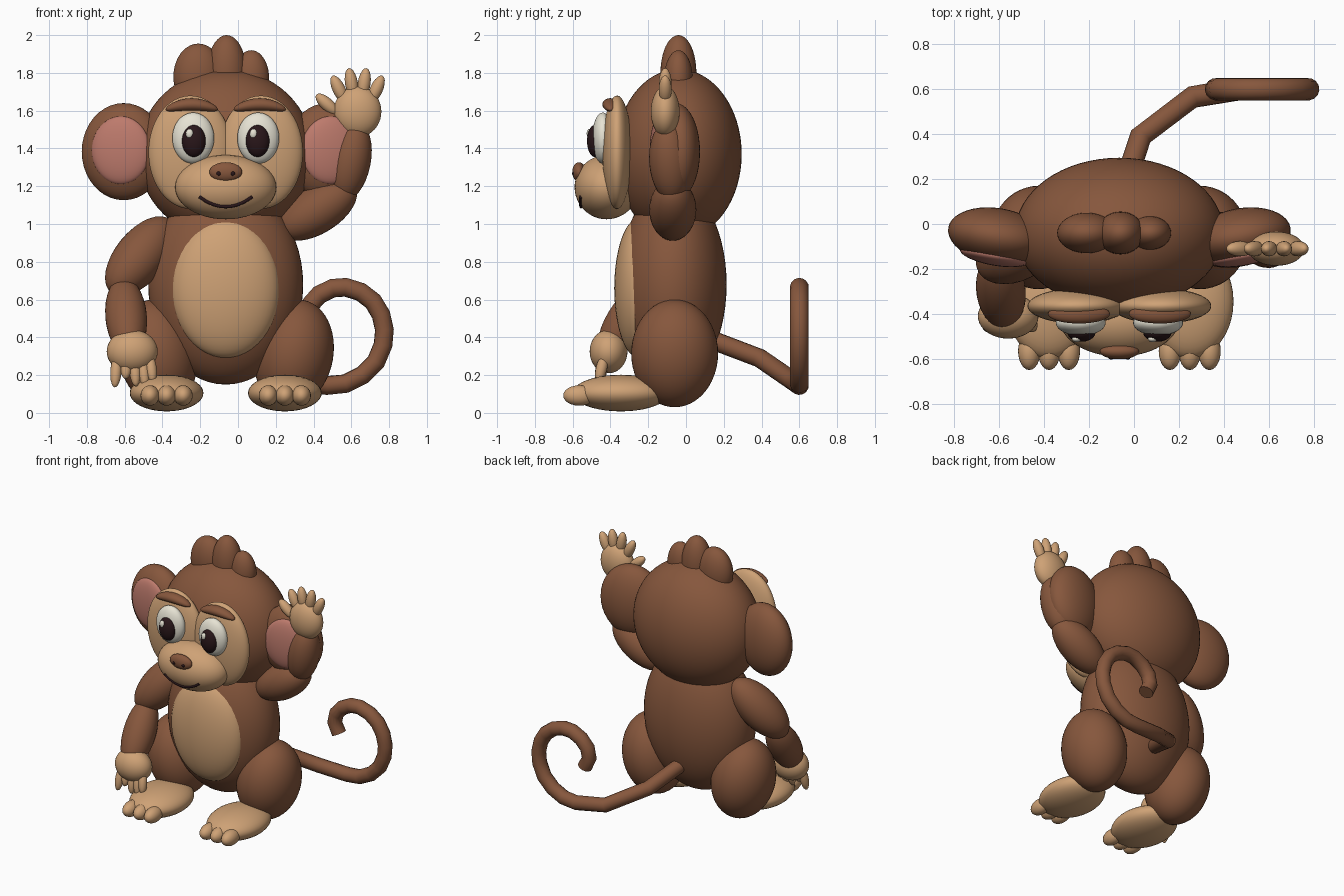
import bpy, math
from mathutils import Vector, Matrix

if "Cube" in bpy.data.objects:
    bpy.data.objects.remove(bpy.data.objects["Cube"])

CX = -0.065  # symmetry plane of head and body


def material(name, rgb):
    m = bpy.data.materials.new(name)
    m.diffuse_color = (*rgb, 1)
    m.use_nodes = True
    m.node_tree.nodes["Principled BSDF"].inputs["Base Color"].default_value = m.diffuse_color
    return m


BROWN = material("brown_fur", (0.24, 0.095, 0.046))
TAN = material("tan_skin", (0.62, 0.36, 0.18))
PINK = material("pink_ear", (0.51, 0.195, 0.15))
WHITE = material("eye_white", (0.80, 0.77, 0.66))
DARK = material("dark_brown", (0.022, 0.008, 0.010))


def ball(name, mat, c, r, rot=None, seg=40):
    """Smooth ellipsoid with centre c, radii r and an optional rotation matrix."""
    bpy.ops.mesh.primitive_uv_sphere_add(segments=seg, ring_count=seg // 2)
    o = bpy.context.object
    o.name = name
    m = (rot or Matrix.Identity(3)).to_4x4() @ Matrix.Diagonal((*r, 1))
    o.data.transform(m)
    o.location = c
    o.data.materials.append(mat)
    bpy.ops.object.shade_smooth()
    return o


def limb(name, mat, a, b, r, seg=32):
    """Ellipsoid stretched from point a to point b."""
    a, b = Vector(a), Vector(b)
    rot = (b - a).to_track_quat('Z', 'Y').to_matrix()
    return ball(name, mat, (a + b) / 2, (r, r, (b - a).length / 2), rot, seg)


def tube(name, mat, pts, r):
    """Round tube through points, with closed ends."""
    cu = bpy.data.curves.new(name, 'CURVE')
    cu.dimensions = '3D'
    cu.bevel_depth, cu.bevel_resolution, cu.use_fill_caps = r, 5, True
    s = cu.splines.new('POLY')
    s.points.add(len(pts) - 1)
    for p, q in zip(s.points, pts):
        p.co = (*q, 1)
    o = bpy.data.objects.new(name, cu)
    bpy.context.collection.objects.link(o)
    cu.materials.append(mat)
    bpy.context.view_layer.objects.active = o
    bpy.ops.object.select_all(action='DESELECT')
    o.select_set(True)
    bpy.ops.object.convert(target='MESH')
    bpy.ops.object.shade_smooth_by_angle(angle=math.radians(50))


# Torso and head
ball("body", BROWN, (CX, -0.07, 0.68), (0.41, 0.285, 0.53), seg=56)
ball("belly", TAN, (CX, -0.25, 0.66), (0.287, 0.13, 0.37), seg=48)
ball("head", BROWN, (CX, -0.04, 1.37), (0.465, 0.335, 0.45), seg=64)

# Hair tuft
ball("hair_middle", BROWN, (-0.06, -0.04, 1.80), (0.105, 0.095, 0.20))
ball("hair_left", BROWN, (-0.21, -0.04, 1.78), (0.132, 0.09, 0.175))
ball("hair_right", BROWN, (0.07, -0.04, 1.77), (0.095, 0.075, 0.15))

# Mirrored face, ears, legs
for side, s in (("left", -1), ("right", 1)):
    ball("face_patch_" + side, TAN, (CX + s * 0.187, -0.365, 1.38), (0.222, 0.078, 0.30), seg=48)
    ball("eye_" + side, WHITE, (CX + s * 0.172, -0.44, 1.455), (0.111, 0.057, 0.135))
    ball("iris_" + side, DARK, (CX + s * 0.169, -0.482, 1.44), (0.063, 0.042, 0.085))
    ball("eye_glint_" + side, WHITE, (CX + s * 0.169 - 0.022, -0.512, 1.478), (0.02, 0.014, 0.026), seg=16)

    brow = ball("brow_" + side, BROWN, (CX + s * 0.18, -0.40, 1.632), (0.138, 0.043, 0.034))
    for v in brow.data.vertices:  # arch the brow
        v.co.z -= 1.3 * v.co.x ** 2

    lean = Matrix.Rotation(s * math.radians(10), 3, 'Z')
    ball("ear_" + side, BROWN, (CX + s * 0.54, -0.055, 1.383), (0.225, 0.125, 0.257), lean)
    ball("inner_ear_" + side, PINK, (CX + s * 0.555, -0.14, 1.39), (0.157, 0.045, 0.18), lean)

    tilt = Matrix.Rotation(s * math.radians(10), 3, 'Y')
    ball("thigh_" + side, BROWN, (CX + s * 0.36, -0.06, 0.315), (0.21, 0.23, 0.287), tilt, 48)
    ball("foot_" + side, TAN, (CX + s * 0.313, -0.345, 0.105), (0.195, 0.255, 0.097))
    for i in (-1, 0, 1):
        ball(f"toe_{side}_{i + 2}", TAN, (CX + s * 0.313 + i * 0.088, -0.565, 0.092),
             (0.05, 0.085, 0.054), seg=24)

# Muzzle, nose, nostrils, mouth
MC, MR = (CX, -0.42, 1.195), (0.268, 0.17, 0.17)
ball("muzzle", TAN, MC, MR, seg=48)
ball("nose", BROWN, (CX, -0.567, 1.275), (0.087, 0.035, 0.052))
for side, s in (("left", -1), ("right", 1)):
    ball("nostril_" + side, DARK, (CX + s * 0.037, -0.595, 1.267), (0.012, 0.008, 0.012), seg=16)
mouth = []
for i in range(17):
    x = (i - 8) / 8 * 0.14
    z = 1.092 + 0.053 * (x / 0.14) ** 2
    y = MC[1] - MR[1] * math.sqrt(1 - (x / MR[0]) ** 2 - ((z - MC[2]) / MR[2]) ** 2)
    mouth.append((CX + x, y, z))
tube("mouth", DARK, mouth, 0.009)

# Lowered arm
limb("lowered_upper_arm", BROWN, (-0.36, -0.03, 1.02), (-0.67, -0.20, 0.64), 0.135)
limb("lowered_forearm", BROWN, (-0.61, -0.15, 0.71), (-0.575, -0.44, 0.31), 0.11)
ball("lowered_hand", TAN, (-0.56, -0.41, 0.325), (0.135, 0.10, 0.115))
for i, (bx, tx, tz) in enumerate(((-0.64, -0.652, 0.135), (-0.59, -0.595, 0.18), (-0.55, -0.54, 0.14),
                                  (-0.51, -0.49, 0.135), (-0.47, -0.45, 0.16))):
    limb(f"lowered_finger_{i + 1}", TAN, (bx, -0.43, 0.31), (tx, -0.465, tz), 0.03, 20)

# Waving arm
limb("raised_upper_arm", BROWN, (0.22, -0.07, 0.95), (0.62, -0.07, 1.20), 0.125)
limb("raised_forearm", BROWN, (0.55, -0.07, 1.12), (0.635, -0.10, 1.54), 0.11)
ball("raised_hand", TAN, (0.633, -0.11, 1.595), (0.126, 0.076, 0.135))
for i, (bx, bz, tx, tz) in enumerate(((0.53, 1.58, 0.415, 1.685), (0.57, 1.64, 0.50, 1.785),
                                      (0.615, 1.66, 0.587, 1.825), (0.655, 1.66, 0.68, 1.825),
                                      (0.70, 1.64, 0.765, 1.785))):
    limb(f"raised_finger_{i + 1}", TAN, (bx, -0.11, bz), (tx, -0.11, tz), 0.034, 20)

# Tail: runs backwards, then curls upright
tail = [(CX, 0.1, 0.40), (0.03, 0.39, 0.29), (0.26, 0.565, 0.17), (0.47, 0.6, 0.145)]
tail += [(x, 0.6, z) for x, z in ((0.57, 0.155), (0.66, 0.20), (0.73, 0.27), (0.768, 0.36), (0.775, 0.44),
                                  (0.757, 0.52), (0.715, 0.59), (0.65, 0.64), (0.57, 0.665), (0.50, 0.66),
                                  (0.43, 0.625), (0.38, 0.57), (0.365, 0.50), (0.40, 0.43))]
tube("tail", BROWN, tail, 0.05)
